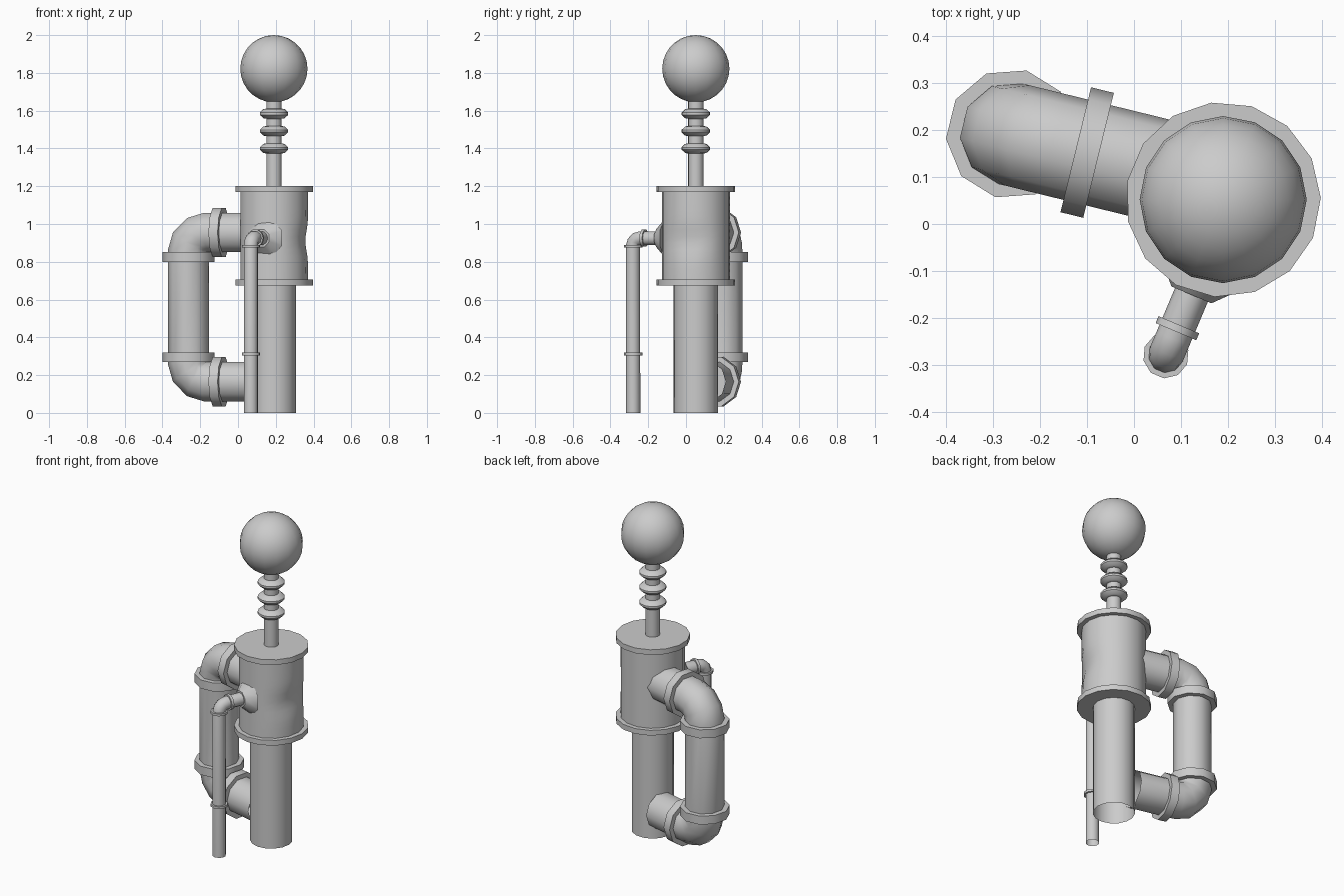
import bpy, bmesh
from math import sin, cos, pi, radians, exp, atan2
from mathutils import Vector

if "Cube" in bpy.data.objects:
    bpy.data.objects.remove(bpy.data.objects["Cube"])


def finish(name, bm, angle=42):
    bmesh.ops.recalc_face_normals(bm, faces=bm.faces)
    me = bpy.data.meshes.new(name)
    bm.to_mesh(me)
    bm.free()
    ob = bpy.data.objects.new(name, me)
    bpy.context.collection.objects.link(ob)
    bpy.ops.object.select_all(action='DESELECT')
    ob.select_set(True)
    bpy.context.view_layer.objects.active = ob
    bpy.ops.object.shade_smooth_by_angle(angle=radians(angle))
    return ob


def sweep(name, pts, radii, sides, n, caps=True, warp=None):
    """Rings swept along a planar path; n is the normal of that plane."""
    bm = bmesh.new()
    pts = [Vector(p) for p in pts]
    n = Vector(n).normalized()
    rings = []
    for i, p in enumerate(pts):
        a = p - pts[i - 1] if i else pts[1] - p
        b = pts[i + 1] - p if i < len(pts) - 1 else a
        ta = a.normalized() + b.normalized()
        v = ta.cross(n).normalized()
        r = radii[i] if isinstance(radii, (list, tuple)) else radii
        ring = []
        for k in range(sides):
            t = 2 * pi * k / sides
            co = p + r * (n * cos(t) + v * sin(t))
            ring.append(bm.verts.new(warp(co) if warp else co))
        rings.append(ring)
    for a, b in zip(rings, rings[1:]):
        for k in range(sides):
            j = (k + 1) % sides
            bm.faces.new((a[k], a[j], b[j], b[k]))
    if caps:
        bm.faces.new(rings[0])
        bm.faces.new(rings[-1])
    return finish(name, bm)


CX, CY = 0.19, 0.052
PH = (cos(radians(1)), sin(radians(1)), 0)


def column(name, prof, caps=True, warp=None):
    return sweep(name, [(CX, CY, z) for r, z in prof],
                 [r for r, z in prof], 15, PH, caps, warp)


def dent(co):
    # shallow hollow in the right front of the chamber
    a = atan2(co.y - CY, co.x - CX) + radians(14)
    k = 0.13 * exp(-(a / 0.38) ** 2 - ((co.z - 0.91) / 0.07) ** 2)
    return Vector((co.x - (co.x - CX) * k, co.y - (co.y - CY) * k, co.z))


# Central column: open lower pipe, chamber and its flanges
column("lower_pipe", [(0.118, 0), (0.118, 0.69)], caps=False)
column("chamber", [(0.181, 0.69 + 0.035 * i) for i in range(15)], warp=dent)
for label, z in (("lower", 0.675), ("upper", 1.17)):
    column(label + "_chamber_flange", [(0.208, z), (0.208, z + 0.032)])

# Rod with collars and ball on top
column("rod", [(0.041, 1.19), (0.041, 1.68)])
for i, z in enumerate((1.4, 1.492, 1.584)):
    column(f"rod_collar_{i + 1}", [(0.04, z - 0.027), (0.057, z - 0.024),
           (0.076, z - 0.006), (0.076, z + 0.006), (0.057, z + 0.024), (0.04, z + 0.027)])
bm = bmesh.new()
bmesh.ops.create_uvsphere(bm, u_segments=16, v_segments=14, radius=0.178)
bmesh.ops.translate(bm, verts=bm.verts, vec=(CX, CY, 1.822))
finish("ball", bm)


def elbow(base, d, z, rad, sgn, steps):
    """Points of a quarter bend from vertical at height z into direction d."""
    out = []
    for i in range(steps + 1):
        a = pi / 2 * i / steps
        p = base + d * (rad - rad * cos(a))
        out.append(Vector((p.x, p.y, z + sgn * rad * sin(a))))
    return out


# Large side pipe looping from the chamber to the lower pipe
base = Vector((-0.262, 0.192, 0))
d = Vector((0.971, -0.238, 0)).normalized()
n = Vector((-d.y, d.x, 0))
up = elbow(base, d, 0.85, 0.105, 1, 3)
dn = elbow(base, d, 0.27, 0.105, -1, 3)
Z = Vector((0, 0, 1))
sweep("side_pipe", [base + d * 0.39 + Z * 0.955] + up[::-1] + dn
      + [base + d * 0.37 + Z * 0.165], 0.11, 10, n, caps=False)
for label, zh, zv in (("upper", 0.955, 0.825), ("lower", 0.165, 0.295)):
    c = base + d * 0.167 + Z * zh
    sweep(label + "_side_collar", [c - d * 0.025, c + d * 0.025], 0.137, 10, n)
    c = base + Z * zv
    sweep(label + "_upright_collar", [c - Z * 0.026, c + Z * 0.026], 0.139, 10, n)

# Thin front pipe with its bands and the flared socket on the chamber
base = Vector((0.068, -0.28, 0))
d = Vector((0.388, 0.92, 0)).normalized()
n = Vector((-d.y, d.x, 0))
bend = elbow(base, d, 0.882, 0.043, 1, 3)
sweep("thin_pipe", [base] + bend + [base + d * 0.19 + Z * 0.925], 0.038, 10, n, caps=False)
for i, z in enumerate((0.312, 0.882)):
    c = base + Z * z
    sweep(f"thin_pipe_band_{i + 1}", [c - Z * 0.007, c + Z * 0.007], 0.049, 10, n)
c = base + d * 0.063 + Z * 0.925
sweep("thin_pipe_collar", [c - d * 0.008, c + d * 0.008], 0.047, 10, n)
c = base + Z * 0.925
sweep("thin_pipe_socket", [c + d * 0.14, c + d * 0.195], [0.05, 0.105], 8, n + Z * 0.41)
